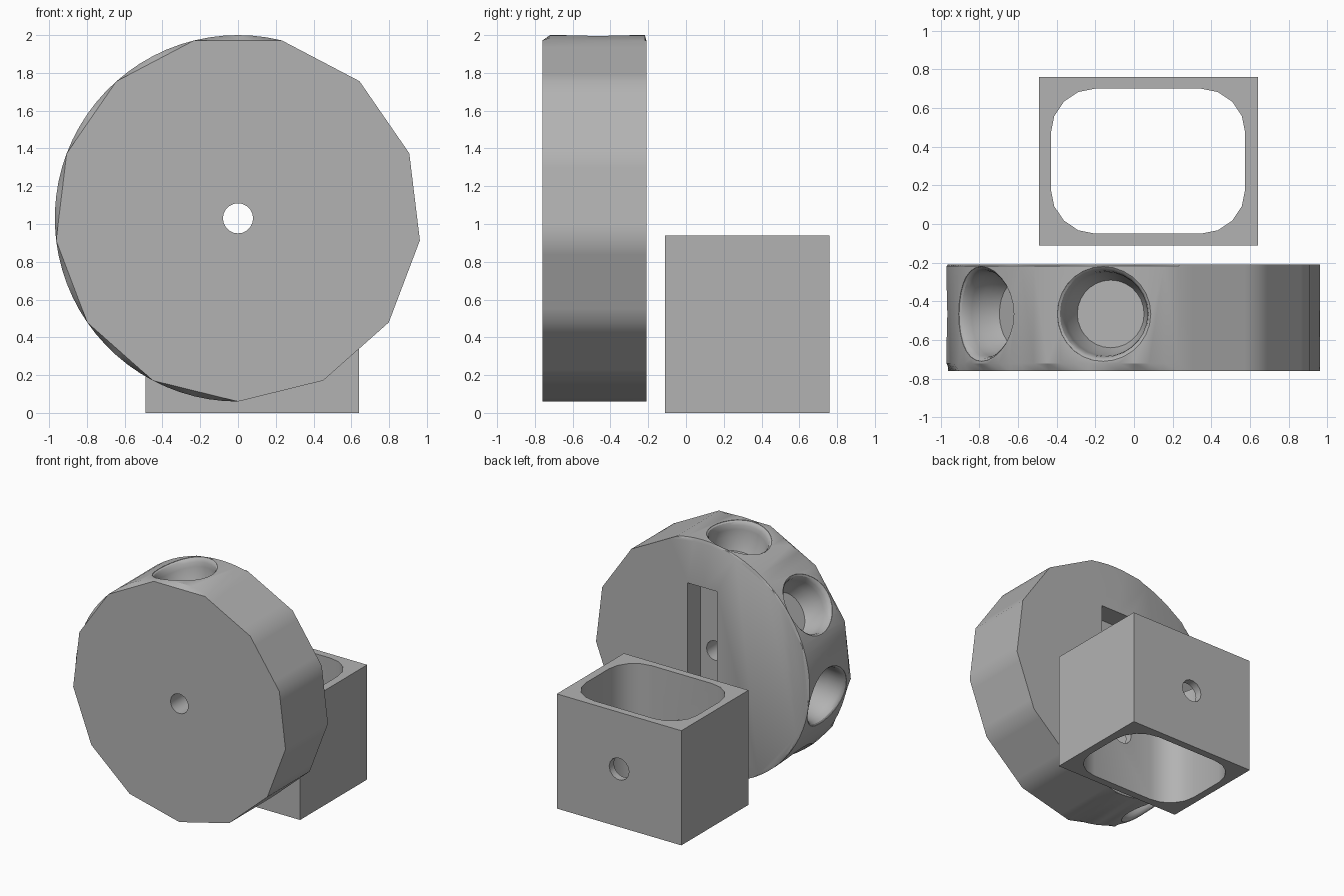
import bpy, bmesh, math
from mathutils import Matrix, Vector

cube = bpy.data.objects.get("Cube")
if cube:
    bpy.data.objects.remove(cube)

grey = bpy.data.materials.new("plain grey")
grey.use_nodes = True
grey.diffuse_color = (0.45, 0.45, 0.45, 1)
grey.node_tree.nodes["Principled BSDF"].inputs["Base Color"].default_value = (0.45, 0.45, 0.45, 1)

R, HUB = 0.97, 1.03          # wheel radius and hub height
FRONT, BACK = -0.76, -0.21   # wheel faces
POCKET_Y = -0.465


def finish(name, bm):
    bmesh.ops.recalc_face_normals(bm, faces=bm.faces)
    mesh = bpy.data.meshes.new(name)
    bm.to_mesh(mesh)
    bm.free()
    mesh.materials.append(grey)
    obj = bpy.data.objects.new(name, mesh)
    bpy.context.collection.objects.link(obj)
    return obj


def loft(name, rings):
    """Skin a list of closed point rings and cap both ends."""
    bm = bmesh.new()
    rows = [[bm.verts.new(p) for p in ring] for ring in rings]
    n = len(rows[0])
    for a, b in zip(rows, rows[1:]):
        for i in range(n):
            bm.faces.new((a[i], a[(i + 1) % n], b[(i + 1) % n], b[i]))
    bm.faces.new(rows[0][::-1])
    bm.faces.new(rows[-1])
    return finish(name, bm)


def box(name, lo, hi):
    ring = lambda z: [(lo[0], lo[1], z), (hi[0], lo[1], z), (hi[0], hi[1], z), (lo[0], hi[1], z)]
    return loft(name, [ring(lo[2]), ring(hi[2])])


def bore(name, x, z, r, y0, y1, n=14):
    turn = [2 * math.pi * i / n for i in range(n)]
    return loft(name, [[(x + r * math.cos(t), y, z + r * math.sin(t)) for t in turn] for y in (y0, y1)])


def cut(target, cutters):
    for c in cutters:
        mod = target.modifiers.new("cut", "BOOLEAN")
        mod.operation, mod.solver, mod.object = "DIFFERENCE", "EXACT", c
        bpy.ops.object.select_all(action="DESELECT")
        bpy.context.view_layer.objects.active = target
        target.select_set(True)
        bpy.ops.object.modifier_apply(modifier=mod.name)
        bpy.data.objects.remove(c)
    bpy.ops.object.shade_smooth_by_angle(angle=math.radians(29))


# Wheel: thirteen-sided faces, rounded rim on the pocketed side
SIDES, SUB = 13, 6


def wheel_ring(y, rounded):
    pts = []
    for k in range(SIDES * SUB):
        a = -math.pi / 2 + 2 * math.pi * k / (SIDES * SUB)
        step = math.pi / SIDES
        off = (k % SUB) * 2 * step / SUB - step
        flat = R * math.cos(step) / math.cos(off)
        on_arc = rounded and 6 * SUB <= k <= SIDES * SUB
        r = R if on_arc else flat
        # evenly spaced angles, radius clipped to the chord where flat
        pts.append((r * math.cos(a), y, HUB + r * math.sin(a)))
    return pts


wheel = loft("wheel", [wheel_ring(FRONT, False), wheel_ring(-0.72, True),
                       wheel_ring(-0.218, True), wheel_ring(BACK, False)])

# Pockets: (height from hub, radius) profile, with the lip following the rim curve
CUP = [(0.73, 0.175), (0.82, 0.212), (0.90, 0.218), (0.935, 0.223),
       (0.957, 0.233), (0.967, 0.245), (1.1, 0.247)]


def pocket(angle):
    axis = Vector((math.cos(angle), 0, math.sin(angle)))
    side = Vector((-math.sin(angle), 0, math.cos(angle)))
    rings = []
    for h, r in CUP:
        ring = []
        for i in range(28):
            t = 2 * math.pi * i / 28
            s = r * math.cos(t)
            drop = (R - math.sqrt(R * R - s * s)) if h > 0.88 else 0
            ring.append(axis * (h - drop) + side * s + Vector((0, POCKET_Y + r * math.sin(t), HUB)))
        rings.append(ring)
    return loft("pocket_cutter", rings)


cutters = [pocket(math.radians(99.5 + 45 * k)) for k in range(4)]
cutters.append(box("slot_cutter", (-0.135, -0.38, HUB - 0.585), (0.135, 0, HUB + 0.585)))
cutters.append(bore("hub_cutter", 0, HUB, 0.08, -1, 0, 20))
cut(wheel, cutters)

# Holder: open square tube with a rounded opening and cross holes
holder = box("holder", (-0.49, -0.11, 0), (0.64, 0.76, 0.94))
x0, x1, y0, y1, rad = -0.43, 0.575, -0.05, 0.70, 0.23
corners = [(x1 - rad, y1 - rad), (x0 + rad, y1 - rad), (x0 + rad, y0 + rad), (x1 - rad, y0 + rad)]
outline = []
for q, (cx, cy) in enumerate(corners):
    for j in range(5):
        t = math.pi / 2 * (q + j / 4)
        outline.append((cx + rad * math.cos(t), cy + rad * math.sin(t)))
opening = loft("opening_cutter", [[(x, y, z) for x, y in outline] for z in (-0.5, 1.5)])
cut(holder, [opening, bore("cross_hole_cutter", 0.075, 0.475, 0.09, -0.15, 1)])
